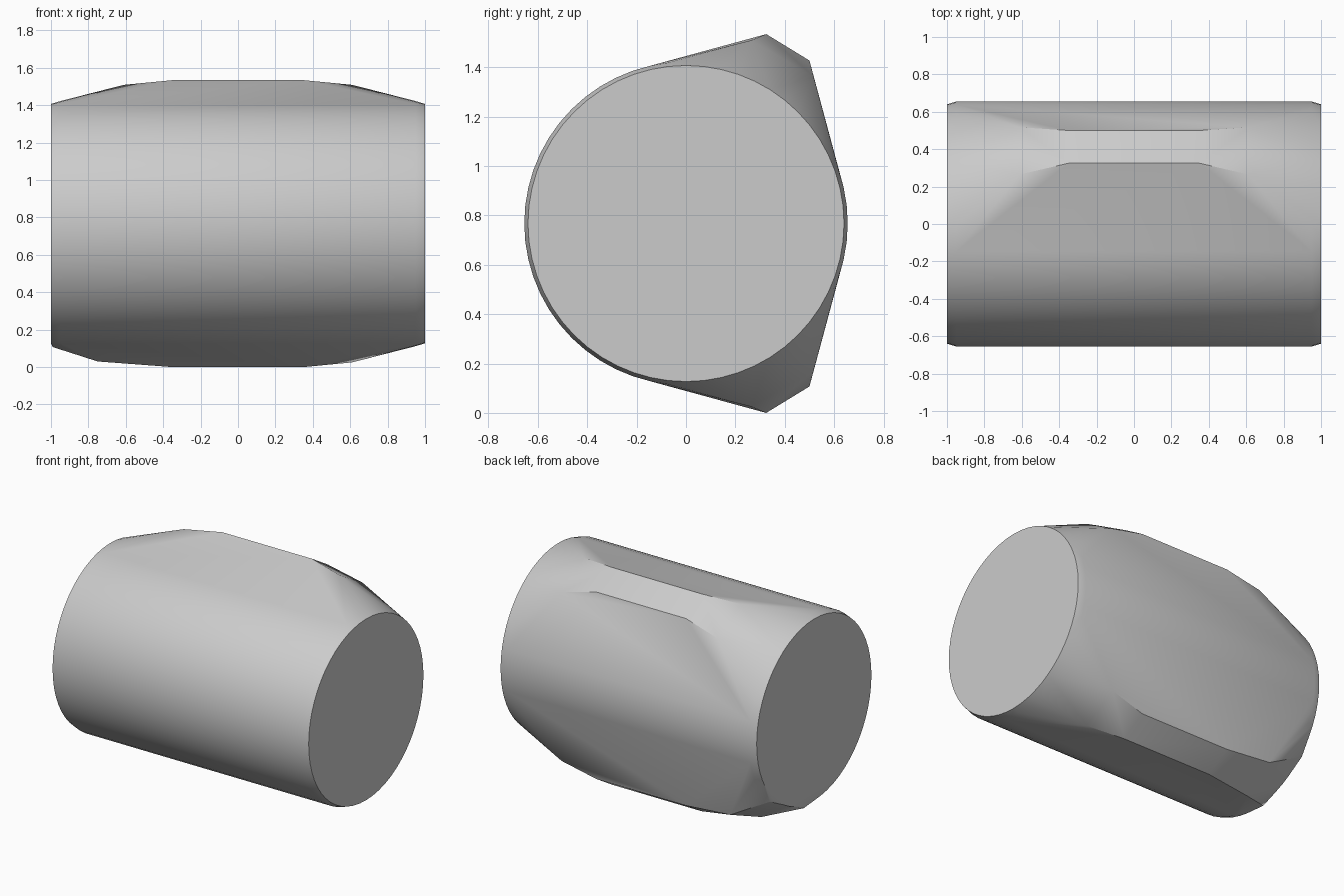
import bpy, bmesh, math

cube = bpy.data.objects.get("Cube")
if cube:
    bpy.data.objects.remove(cube, do_unlink=True)

MID = 0.767   # height of the barrel axis

grey = bpy.data.materials.new("plain grey")
grey.use_nodes = True
colour = (0.6, 0.6, 0.6, 1)
grey.diffuse_color = colour
grey.node_tree.nodes["Principled BSDF"].inputs["Base Color"].default_value = colour

bm = bmesh.new()

# Barrel: a wide ring near each end and a slightly smaller end cap
def ring(x, radius, sides=56):
    for i in range(sides):
        a = math.tau * i / sides
        bm.verts.new((x, radius * math.cos(a), MID + radius * math.sin(a)))

for side in (-1, 1):
    ring(side * 0.95, 0.655)
    ring(side, 0.64)

# Corner ridges along the back, above and below, tapering to the ends
ridge = [(0.35, 0.325, 0.767), (0.35, 0.5, 0.66),
         (0.61, 0.265, 0.742), (0.61, 0.517, 0.595)]
# The lower ridge runs further out at one end and stops in a flat cut
long_ridge = ridge[:2] + [(0.75, 0.23, 0.737), (0.7, 0.505, 0.63),
                          (0.99, 0.1, 0.66), (0.99, 0.48, 0.47)]
for side in (-1, 1):
    for up in (-1, 1):
        points = long_ridge if (side, up) == (-1, -1) else ridge
        for x, y, h in points:
            bm.verts.new((side * x, y, MID + up * h))

# Skin the barrel and ridges as one convex body
hull = bmesh.ops.convex_hull(bm, input=bm.verts)
loose = {v for v in hull["geom_interior"] + hull["geom_unused"]
         if isinstance(v, bmesh.types.BMVert) and v.is_valid and not v.link_faces}
bmesh.ops.delete(bm, geom=list(loose), context='VERTS')
bmesh.ops.dissolve_limit(bm, angle_limit=math.radians(0.5),
                         verts=bm.verts, edges=bm.edges)
bmesh.ops.recalc_face_normals(bm, faces=bm.faces)

mesh = bpy.data.meshes.new("ridged_barrel")
bm.to_mesh(mesh)
bm.free()
mesh.materials.append(grey)
body = bpy.data.objects.new("ridged_barrel", mesh)
bpy.context.collection.objects.link(body)

# Smooth shading with crisp ridge and cap edges
bpy.context.view_layer.objects.active = body
body.select_set(True)
bpy.ops.object.shade_smooth_by_angle(angle=math.radians(30))
